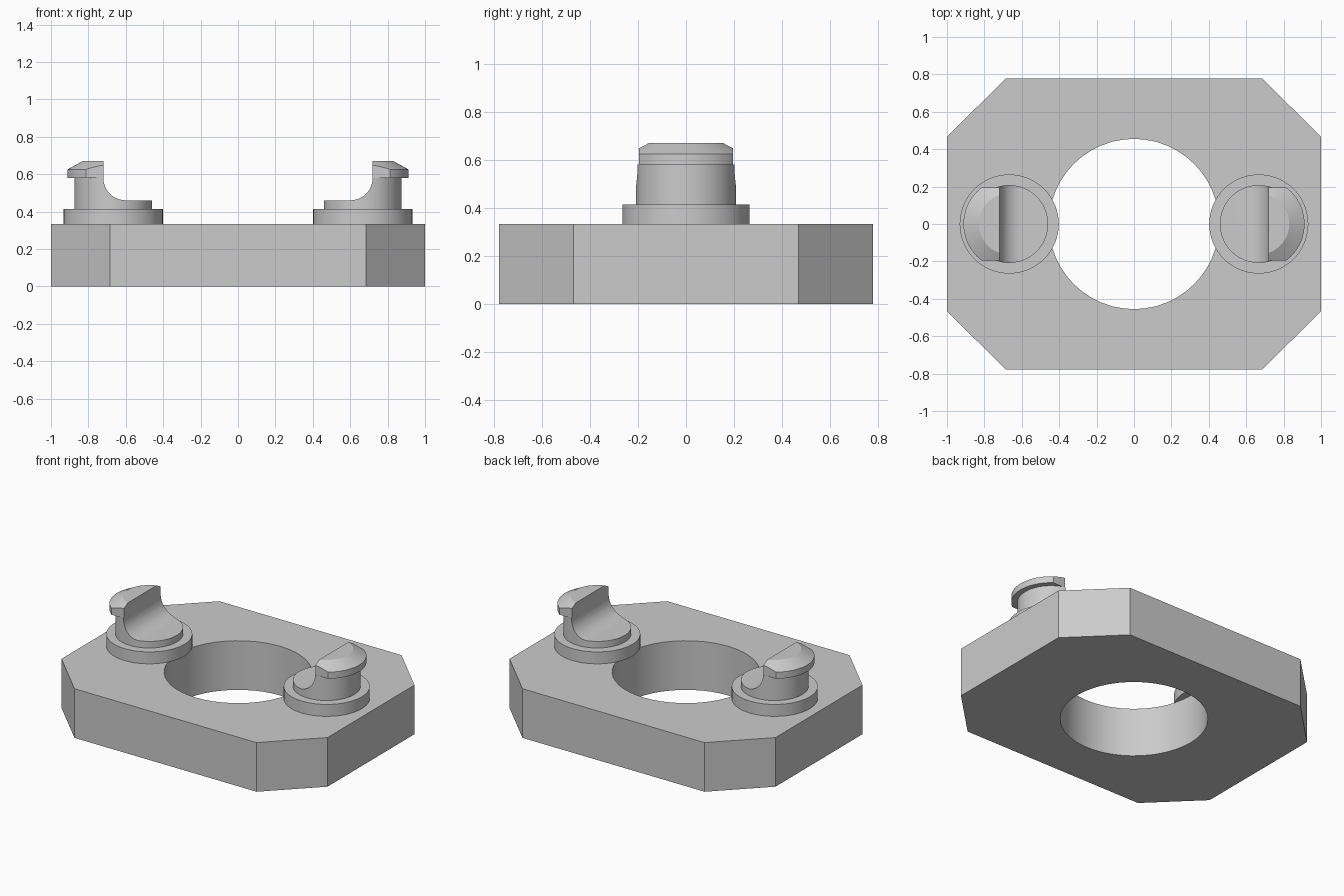
import bpy
import bmesh
from math import cos, sin, pi, radians

cube = bpy.data.objects.get("Cube")
if cube:
    bpy.data.objects.remove(cube, do_unlink=True)

grey = bpy.data.materials.new("plain grey")
grey.use_nodes = True
colour = (0.6, 0.6, 0.6, 1)
grey.diffuse_color = colour
grey.node_tree.nodes["Principled BSDF"].inputs["Base Color"].default_value = colour


def finish(name, bm):
    bmesh.ops.recalc_face_normals(bm, faces=bm.faces)
    mesh = bpy.data.meshes.new(name)
    bm.to_mesh(mesh)
    bm.free()
    mesh.materials.append(grey)
    obj = bpy.data.objects.new(name, mesh)
    bpy.context.collection.objects.link(obj)
    return obj


def prism(name, base, direction):
    """Extrude a closed outline along a direction."""
    bm = bmesh.new()
    face = bm.faces.new([bm.verts.new(p) for p in base])
    result = bmesh.ops.extrude_face_region(bm, geom=[face], use_keep_orig=True)
    verts = [g for g in result["geom"] if isinstance(g, bmesh.types.BMVert)]
    bmesh.ops.translate(bm, verts=verts, vec=direction)
    return finish(name, bm)


def lathe(name, x, rings, segments=64):
    """Capped solid of revolution from (radius, height) rings."""
    bm = bmesh.new()
    loops = [[bm.verts.new((x + r * cos(2 * pi * i / segments),
                            r * sin(2 * pi * i / segments), z))
              for i in range(segments)] for r, z in rings]
    bm.faces.new(loops[0])
    bm.faces.new(loops[-1])
    for low, high in zip(loops, loops[1:]):
        for i in range(segments):
            j = (i + 1) % segments
            bm.faces.new((low[i], low[j], high[j], high[i]))
    return finish(name, bm)


def boolean(obj, cutter, operation):
    mod = obj.modifiers.new("cut", "BOOLEAN")
    mod.object = cutter
    mod.operation = operation
    mod.solver = "EXACT"
    bpy.context.view_layer.objects.active = obj
    bpy.ops.object.modifier_apply(modifier=mod.name)
    bpy.data.objects.remove(cutter, do_unlink=True)


def smooth(obj):
    bpy.ops.object.select_all(action="DESELECT")
    obj.select_set(True)
    bpy.context.view_layer.objects.active = obj
    bpy.ops.object.shade_smooth_by_angle(angle=radians(20))


PLATE_TOP, FLANGE_TOP, SEAT, NECK = 0.334, 0.415, 0.46, 0.58
POST_X = 0.667

# Octagonal base plate with a round opening
corner = [(1, 0.467), (0.685, 0.778)]
outline = (corner + [(-x, y) for x, y in reversed(corner)]
           + [(-x, -y) for x, y in corner]
           + [(x, -y) for x, y in reversed(corner)])
plate = prism("base_plate", [(x, y, 0) for x, y in outline], (0, 0, PLATE_TOP))
hole = lathe("hole_cutter", 0, [(0.455, -0.1), (0.455, 0.5)], 48)
boolean(plate, hole, "DIFFERENCE")
smooth(plate)


def hook_keep(side, half_width):
    """Side profile of the hook: low seat, concave fillet, upright wall."""
    fillet = [(0.60 + 0.12 * sin(a), NECK - 0.12 * cos(a))
              for a in (pi / 2 * i / 10 for i in range(11))]
    profile = [(0.3, 0.3), (0.3, SEAT)] + fillet + [(0.72, 0.8), (1.1, 0.8), (1.1, 0.3)]
    return prism("hook_profile", [(side * x, -half_width, z) for x, z in profile],
                 (0, 2 * half_width, 0))


# Two hooked posts facing each other
for label, side in (("left", 1), ("right", -1)):
    x = side * POST_X
    flange = lathe(label + "_flange", x, [(0.265, PLATE_TOP), (0.265, FLANGE_TOP)])
    post = lathe(label + "_post", x, [(0.208, FLANGE_TOP), (0.208, NECK)])
    boolean(post, hook_keep(side, 0.4), "INTERSECT")
    head = lathe(label + "_hook_head", x,
                 [(0.245, NECK), (0.245, 0.625), (0.163, 0.67)])
    boolean(head, hook_keep(side, 0.196), "INTERSECT")
    for part in (flange, post, head):
        smooth(part)
